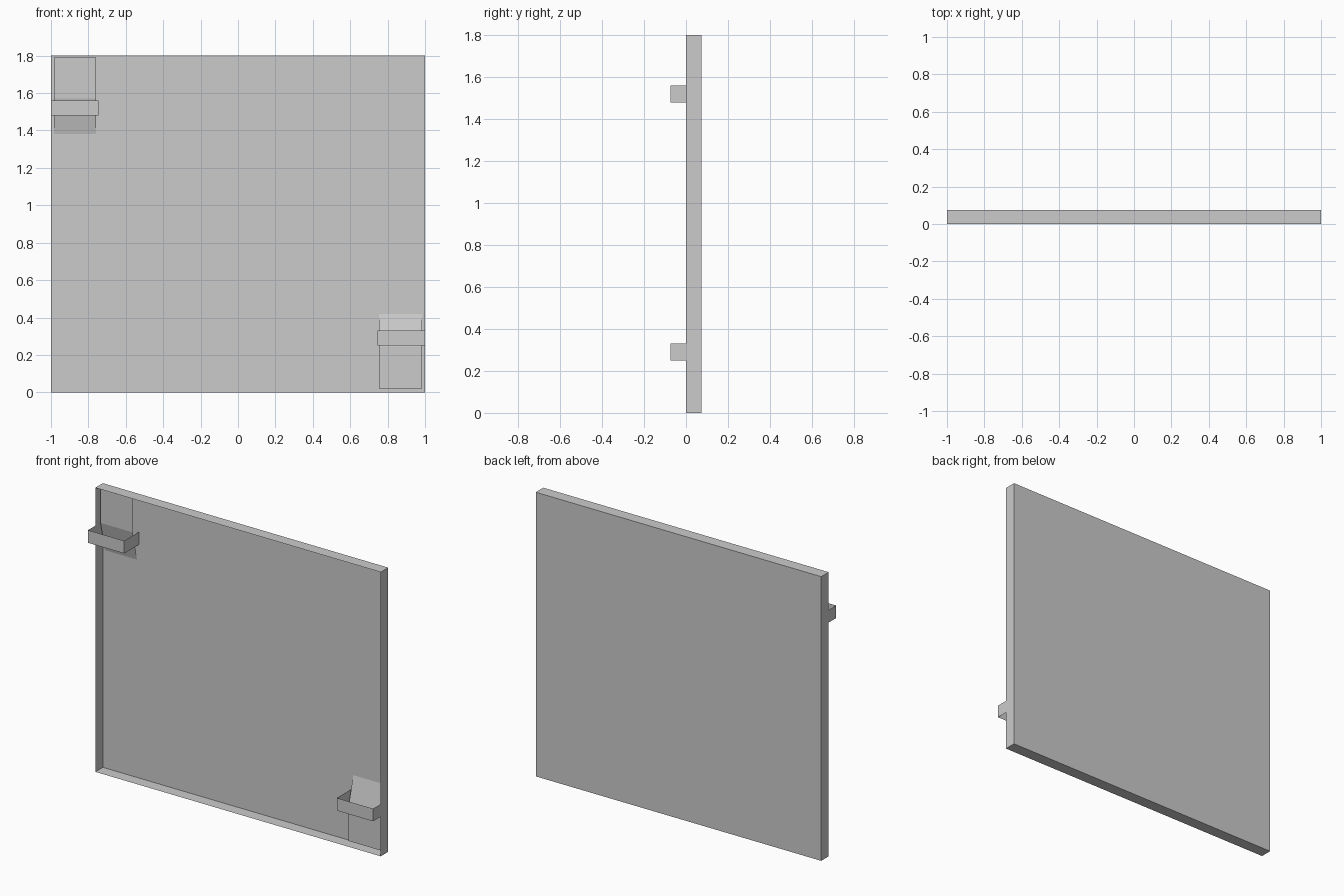
import bpy

cube = bpy.data.objects.get("Cube")
if cube:
    bpy.data.objects.remove(cube, do_unlink=True)

GREY = (0.6, 0.6, 0.6, 1)
mat = bpy.data.materials.new("plain grey")
mat.use_nodes = True
mat.diffuse_color = GREY
mat.node_tree.nodes["Principled BSDF"].inputs["Base Color"].default_value = GREY

HEIGHT, DEPTH = 1.8, 0.075


def make(name, verts, faces):
    mesh = bpy.data.meshes.new(name)
    mesh.from_pydata(verts, [], faces)
    mesh.materials.append(mat)
    obj = bpy.data.objects.new(name, mesh)
    bpy.context.collection.objects.link(obj)
    return obj


def strip(name, start, end):
    """Thin sheet joining two matching rows of points."""
    n = len(start)
    return make(name, start + end,
                [(i, i + 1, n + i + 1, n + i) for i in range(n - 1)])


# Shallow panel: four thin walls and a back, open at the front
corners = [(-1, 0), (1, 0), (1, HEIGHT), (-1, HEIGHT)]
verts = [(x, y, z) for y in (0, DEPTH) for x, z in corners]
walls = [(i, (i + 1) % 4, (i + 1) % 4 + 4, i + 4) for i in range(4)]
make("panel_tray", verts, walls + [(7, 6, 5, 4)])


def corner_holder(prefix, x0, x1, strap_x, strap_z, profile):
    # Bent tongue: upright plate and a flap leaning back to the panel
    strip(prefix + "_tongue",
          [(x0, y, z) for y, z in profile],
          [(x1, y, z) for y, z in profile])
    # Strap: open loop standing out in front of the panel
    a, b = strap_x
    path = [(a, DEPTH), (a, -DEPTH), (b, -DEPTH), (b, DEPTH)]
    strip(prefix + "_strap",
          [(x, y, strap_z[0]) for x, y in path],
          [(x, y, strap_z[1]) for x, y in path])


corner_holder("upper_right", -0.985, -0.76, (-0.999, -0.745), (1.48, 1.56),
              [(DEPTH, 1.38), (0.03, 1.57), (0.03, 1.79)])
corner_holder("lower_left", 0.755, 0.985, (0.745, 0.999), (0.25, 0.33),
              [(0.03, 0.02), (0.03, 0.245), (DEPTH, 0.42)])
